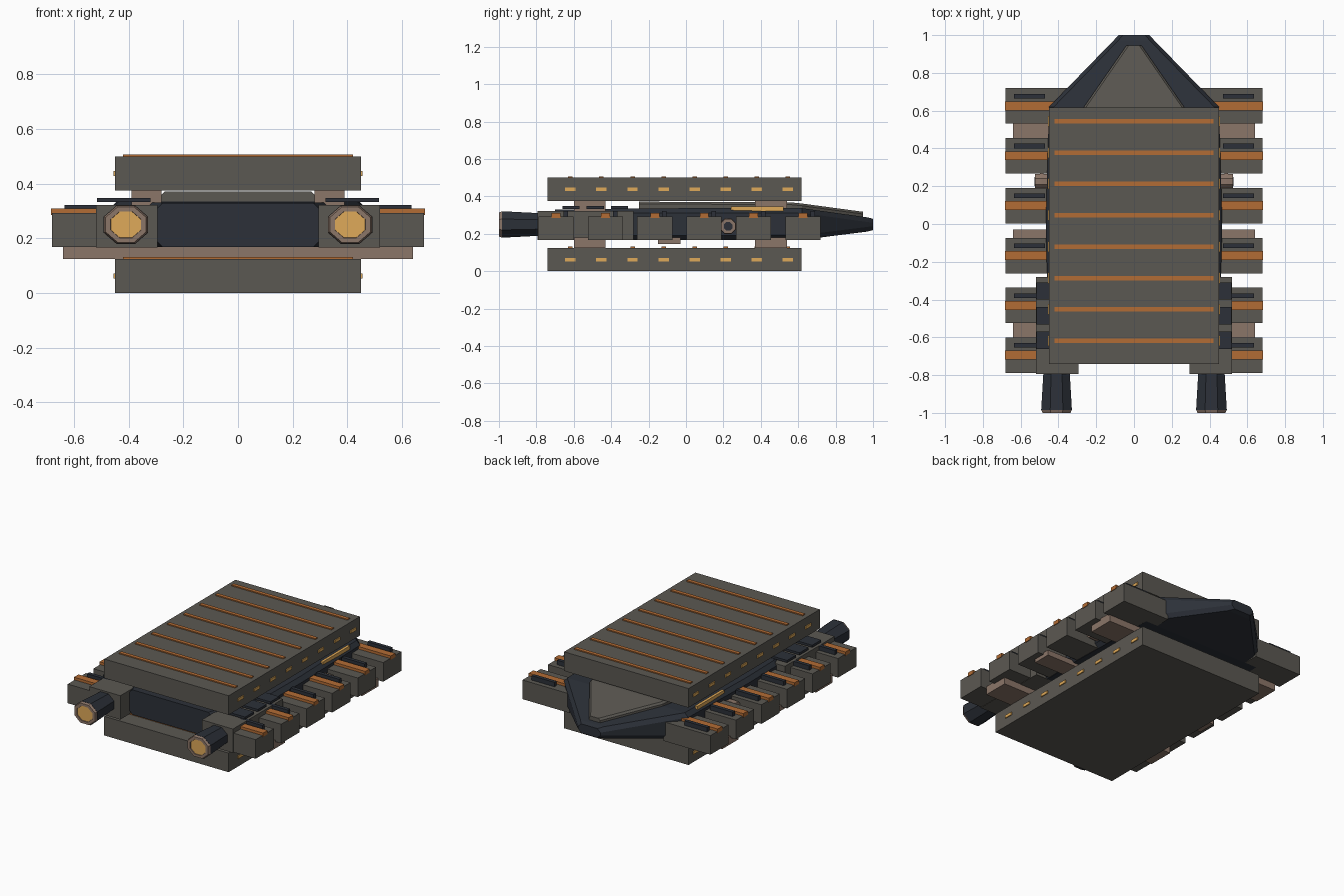
import bpy, bmesh, math
from mathutils import Matrix

if "Cube" in bpy.data.objects:
    bpy.data.objects.remove(bpy.data.objects["Cube"])

def mat(name, r, g, b):
    m = bpy.data.materials.new(name)
    m.diffuse_color = (r, g, b, 1)
    m.use_nodes = True
    m.node_tree.nodes["Principled BSDF"].inputs["Base Color"].default_value = m.diffuse_color
    return m

GREY = mat("warm_grey", 0.105, 0.098, 0.085)
DARK = mat("dark_blue", 0.025, 0.03, 0.04)
BROWN = mat("brown", 0.26, 0.18, 0.14)
ORANGE = mat("copper", 0.45, 0.15, 0.035)
GOLD = mat("gold", 0.74, 0.40, 0.10)

def finish(name, bm, m):
    bmesh.ops.recalc_face_normals(bm, faces=bm.faces)
    me = bpy.data.meshes.new(name)
    bm.to_mesh(me)
    bm.free()
    ob = bpy.data.objects.new(name, me)
    bpy.context.collection.objects.link(ob)
    me.materials.append(m)
    return ob

def box(name, x, y, z, m):
    bm = bmesh.new()
    bmesh.ops.create_cube(bm, size=1)
    for v in bm.verts:
        v.co = [(a[0] + a[1]) / 2 + c * (a[1] - a[0]) for a, c in zip((x, y, z), v.co)]
    return finish(name, bm, m)

def pair(name, x, y, z, m):
    box(name + "_right", x, y, z, m)
    box(name + "_left", (-x[1], -x[0]), y, z, m)

def loft(name, rings, m):
    bm = bmesh.new()
    vs = [[bm.verts.new(p) for p in r] for r in rings]
    n = len(vs[0])
    for a, b in zip(vs, vs[1:]):
        for i in range(n):
            bm.faces.new((a[i], a[(i + 1) % n], b[(i + 1) % n], b[i]))
    bm.faces.new(vs[0])
    bm.faces.new(vs[-1])
    return finish(name, bm, m)

def section(y, w, lo, hi, c):
    # rectangle with chamfered corners
    d = min(c, (hi - lo) * 0.35)
    return [(w, y, lo + d), (w, y, hi - d), (w - d, y, hi), (d - w, y, hi),
            (-w, y, hi - d), (-w, y, lo + d), (d - w, y, lo), (w - d, y, lo)]

def tube(name, profile, centre, axis, m, squash=1.0):
    # octagonal rings from (distance, radius) pairs
    rings = []
    for d, r in profile:
        ring = []
        for k in range(8):
            a = math.pi / 8 + k * math.pi / 4
            u, v = r * math.cos(a), r * math.sin(a) * squash
            ring.append((centre[0] + u, d, centre[1] + v) if axis == "y"
                        else (d, centre[0] + u, centre[1] + v))
        rings.append(ring)
    return loft(name, rings, m)

# upper and lower armour slabs with strips and side lights
for label, z in (("upper", 0.375), ("lower", 0.0)):
    box(label + "_slab", (-0.45, 0.45), (-0.74, 0.617), (z, z + 0.125), GREY)
    for i in range(8):
        y = -0.618 + i * 0.166
        box(f"{label}_strip_{i}", (-0.42, 0.42), (y - 0.012, y + 0.012),
            (z + 0.12, z + 0.132), ORANGE)
        pair(f"{label}_light_{i}", (0.44, 0.456), (y - 0.028, y + 0.028),
             (z + 0.053, z + 0.072), GOLD)

# central hull with tapered nose
loft("hull", [section(y, w, lo, hi, 0.025) for y, w, lo, hi in (
    (-0.70, 0.30, 0.168, 0.33), (-0.28, 0.46, 0.166, 0.335), (0.0, 0.467, 0.166, 0.337),
    (0.62, 0.45, 0.168, 0.337), (0.97, 0.11, 0.212, 0.288), (1.0, 0.08, 0.22, 0.28))], DARK)

# raised plate over the nose
loft("nose_plate", [section(y, w, lo, hi, 0.012) for y, w, lo, hi in (
    (-0.25, 0.28, 0.30, 0.372), (0.56, 0.28, 0.30, 0.368),
    (0.62, 0.265, 0.30, 0.362), (0.945, 0.04, 0.25, 0.318))], GREY)

# cross beams and pillars joining the slabs
for i, (lo, hi) in enumerate(((-0.6, -0.43), (0.37, 0.54))):
    box(f"beam_{i}", (-0.64, 0.64), (lo, hi), (0.125, 0.18), BROWN)
    pair(f"pillar_{i}", (0.28, 0.39), (lo, hi), (0.12, 0.38), BROWN)
box("beam_middle", (-0.64, 0.64), (-0.15, 0.03 - 0.06 + 0.0), (0.145, 0.18), BROWN)

# side arms with copper and dark strips
for i in range(6):
    y = 0.625 - i * 0.264
    pair(f"arm_{i}", (0.34, 0.68), (y - 0.094, y + 0.094), (0.168, 0.293), GREY)
    pair(f"arm_strip_{i}", (0.345, 0.684), (y - 0.023, y + 0.024), (0.285, 0.31), ORANGE)
    pair(f"arm_vent_{i}", (0.47, 0.635), (y + 0.04, y + 0.064), (0.285, 0.322), DARK)

# engine housings with floating top panels
pair("engine_housing", (0.295, 0.52), (-0.795, -0.28), (0.166, 0.322), GREY)
for i in range(3):
    y = -0.355 - i * 0.13
    pair(f"engine_panel_{i}", (0.32, 0.515), (y - 0.046, y + 0.046), (0.333, 0.348), DARK)

# thrusters, side guns and hull lights
for label, s in (("right", 1), ("left", -1)):
    c = (s * 0.41, 0.25)
    tube("thruster_" + label, [(-0.78, 0.075), (-0.985, 0.088)], c, "y", DARK, 0.87)
    tube("thruster_rim_" + label, [(-0.984, 0.087), (-1.0, 0.08), (-1.0, 0.06), (-0.99, 0.058)],
         c, "y", BROWN, 0.87)
    tube("thruster_glow_" + label, [(-0.985, 0.06), (-0.995, 0.06)], c, "y", GOLD, 0.95)
    tube("side_gun_" + label, [(s * 0.44, 0.042), (s * 0.49, 0.045), (s * 0.525, 0.042)],
         (0.225, 0.24), "x", BROWN)
    tube("gun_bore_" + label, [(s * 0.5, 0.025), (s * 0.527, 0.025)], (0.225, 0.24), "x", DARK)
pair("hull_light", (0.428, 0.446), (0.24, 0.52), (0.322, 0.345), GOLD)
